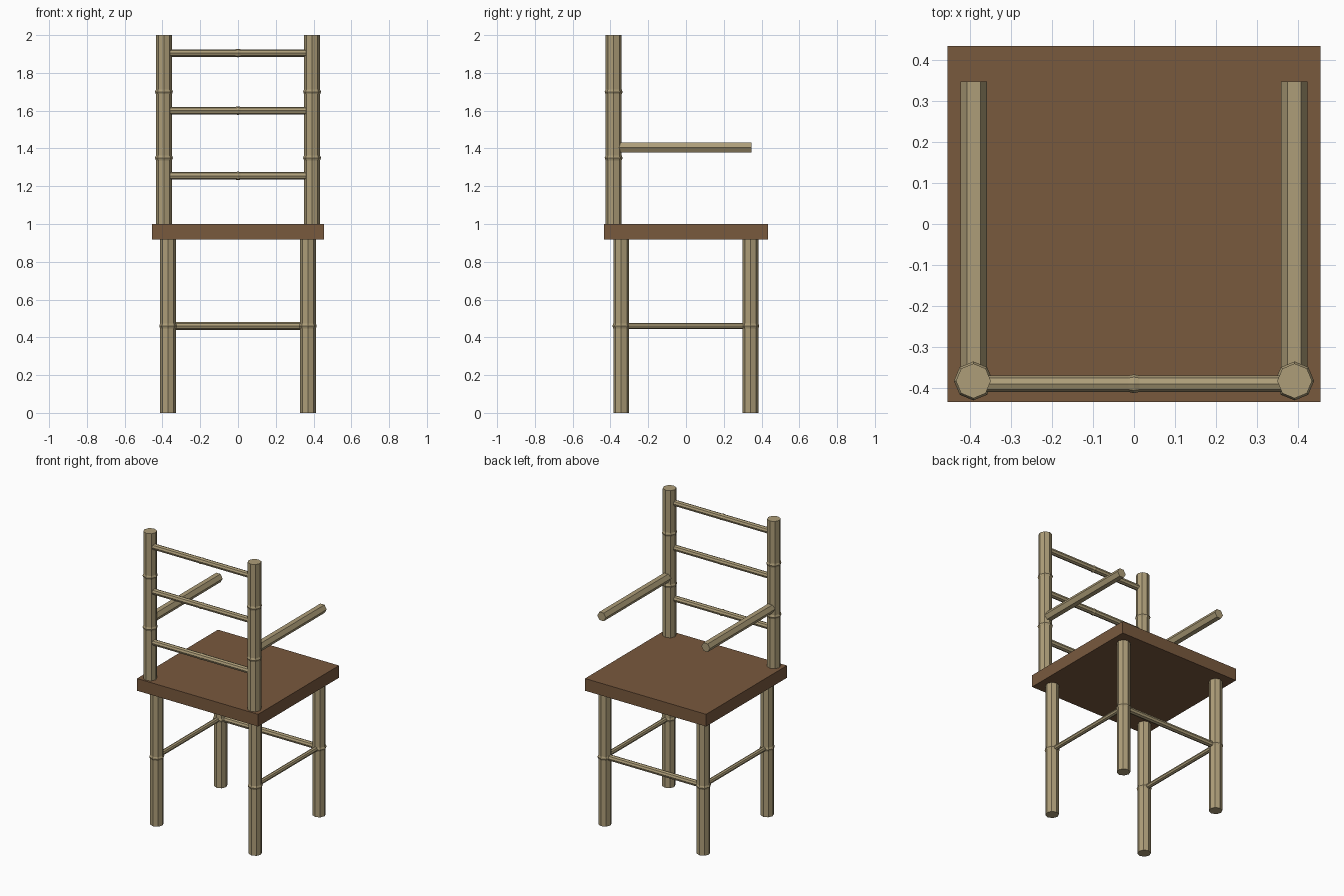
import bpy, bmesh, math
from mathutils import Vector

if "Cube" in bpy.data.objects:
    bpy.data.objects.remove(bpy.data.objects["Cube"])


def material(name, rgb):
    m = bpy.data.materials.new(name)
    m.diffuse_color = (*rgb, 1.0)
    m.use_nodes = True
    m.node_tree.nodes["Principled BSDF"].inputs["Base Color"].default_value = m.diffuse_color
    return m


BAMBOO = material("bamboo", (0.42, 0.34, 0.19))
WOOD = material("brown wood", (0.19, 0.10, 0.048))


def finish(name, bm, mat):
    bmesh.ops.recalc_face_normals(bm, faces=bm.faces)
    me = bpy.data.meshes.new(name)
    bm.to_mesh(me)
    bm.free()
    me.materials.append(mat)
    ob = bpy.data.objects.new(name, me)
    bpy.context.collection.objects.link(ob)
    return ob


def cane(name, start, end, r, sides=8, joints=(), bulge=0.005, half=0.013):
    """Faceted cane from start to end; joints are distances of ring bulges."""
    start, end = Vector(start), Vector(end)
    axis = (end - start).normalized()
    length = (end - start).length
    # u is horizontal, so a vertex points sideways on horizontal canes
    u = Vector((1, 0, 0)) if abs(axis.x) < 0.5 else Vector((0, 1, 0))
    v = axis.cross(u)
    profile = [(0, r)]
    for j in joints:
        profile += [(j - half, r), (j, r + bulge), (j + half, r)]
    profile.append((length, r))
    bm = bmesh.new()
    rings = []
    for d, rad in profile:
        ring = []
        for i in range(sides):
            a = 2 * math.pi * i / sides
            ring.append(bm.verts.new(start + axis * d + (u * math.cos(a) + v * math.sin(a)) * rad))
        rings.append(ring)
    for a, b in zip(rings, rings[1:]):
        for i in range(sides):
            k = (i + 1) % sides
            bm.faces.new((a[i], a[k], b[k], b[i]))
    bm.faces.new(rings[0])
    bm.faces.new(rings[-1])
    return finish(name, bm, BAMBOO)


# Seat slab
bm = bmesh.new()
bmesh.ops.create_cube(bm, size=1)
for vert in bm.verts:
    vert.co = (vert.co.x * 0.91, vert.co.y * 0.868, vert.co.z * 0.083 + 0.9585)
finish("seat", bm, WOOD)

for side, s in (("left", -1), ("right", 1)):
    # Legs with a joint at stretcher height
    for row, y in (("front", -0.343), ("back", 0.341)):
        cane(f"{side}_{row}_leg", (s * 0.37, y, 0), (s * 0.37, y, 0.92), 0.042, joints=(0.46,))
    # Side stretcher
    cane(f"{side}_stretcher", (s * 0.37, -0.33, 0.46), (s * 0.37, 0.33, 0.46), 0.016)
    # Backrest post with two joints
    cane(f"{side}_post", (s * 0.392, -0.383, 1.0), (s * 0.392, -0.383, 2.0), 0.0425,
         joints=(0.35, 0.70))
    # Hexagonal armrest
    cane(f"{side}_armrest", (s * 0.391, -0.36, 1.405), (s * 0.391, 0.348, 1.405), 0.032, sides=6)

# Cross stretcher between the legs on the +y side
cane("cross_stretcher", (-0.355, 0.341, 0.46), (0.355, 0.341, 0.46), 0.02)

# Backrest rungs with a small joint in the middle
for i, z in enumerate((1.255, 1.60, 1.905)):
    cane(f"back_rung_{i + 1}", (-0.37, -0.39, z), (0.37, -0.39, z), 0.02,
         joints=(0.37,), bulge=0.003)
